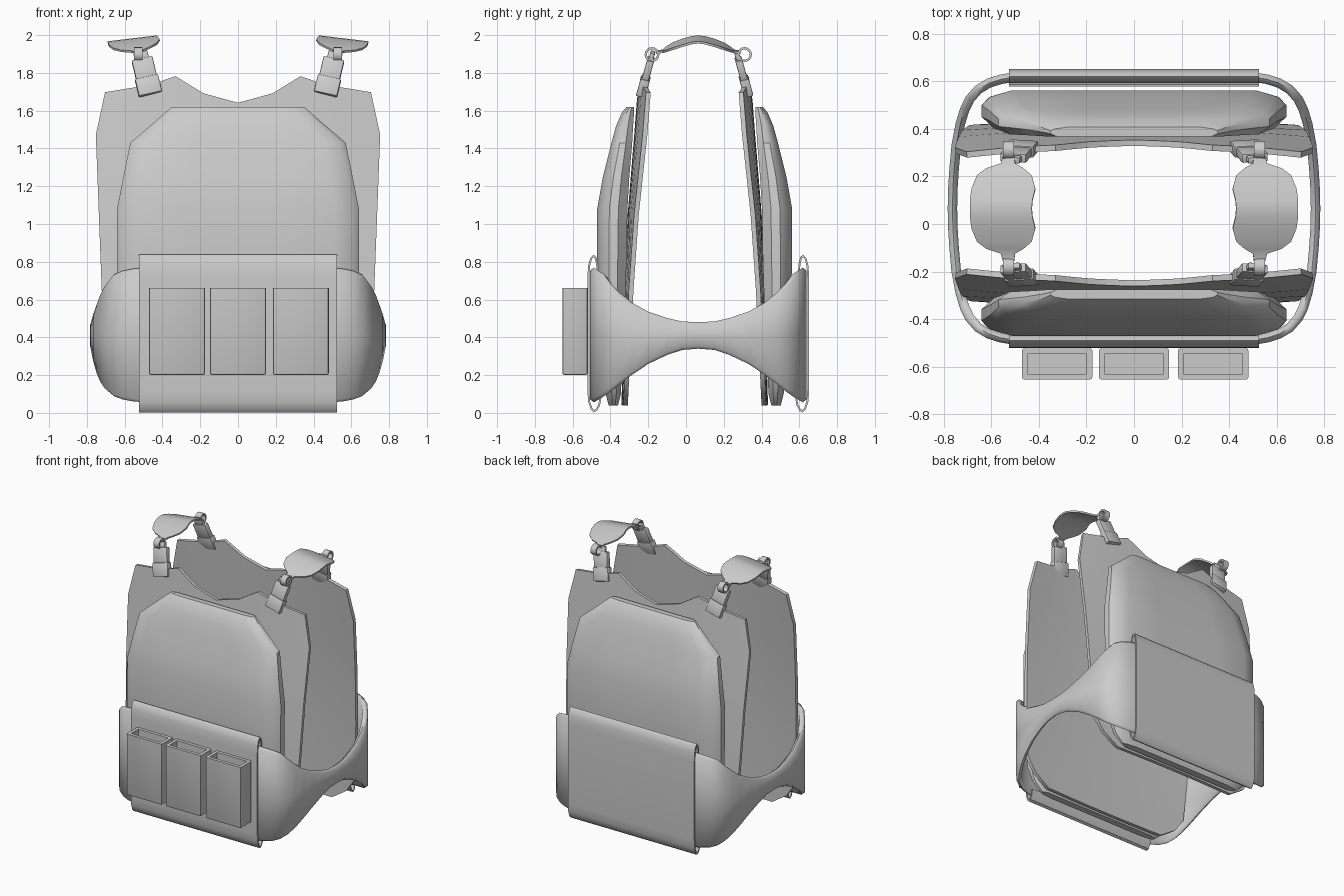
import bpy, bmesh, math
from mathutils import Vector, Matrix

if "Cube" in bpy.data.objects:
    bpy.data.objects.remove(bpy.data.objects["Cube"])

C = 0.065   # y of the front/back symmetry plane of belt and shoulder pads
CP = 0.046  # same for panels, plates and buckles


def interp(table, t):
    """Piecewise linear lookup in [(t, value), ...]."""
    if t <= table[0][0]:
        return table[0][1]
    for (a, va), (b, vb) in zip(table, table[1:]):
        if t <= b:
            return va + (vb - va) * (t - a) / (b - a)
    return table[-1][1]


def finish(name, bm, mirror="", thick=0, offset=-1, angle=35, c=C):
    """Turn a bmesh into an object, mirror about x=0 / y=c, thicken, smooth."""
    bmesh.ops.remove_doubles(bm, verts=bm.verts, dist=1e-5)
    bmesh.ops.translate(bm, verts=bm.verts, vec=(0, -c, 0))
    me = bpy.data.meshes.new(name)
    bm.to_mesh(me)
    bm.free()
    ob = bpy.data.objects.new(name, me)
    ob.location.y = c
    bpy.context.collection.objects.link(ob)
    bpy.ops.object.select_all(action='DESELECT')
    ob.select_set(True)
    bpy.context.view_layer.objects.active = ob
    if mirror:
        m = ob.modifiers.new("mirror", 'MIRROR')
        m.use_axis = ('x' in mirror, 'y' in mirror, False)
    if thick:
        s = ob.modifiers.new("thickness", 'SOLIDIFY')
        s.thickness, s.offset, s.use_even_offset = thick, offset, True
    for mod in list(ob.modifiers):
        bpy.ops.object.modifier_apply(modifier=mod.name)
    bpy.ops.object.shade_smooth_by_angle(angle=math.radians(angle))
    return ob


def grid(rows, closed=False, caps=False):
    """Skin between rows of points; closed joins each row into a ring."""
    bm = bmesh.new()
    vs = [[bm.verts.new(p) for p in r] for r in rows]
    n = len(rows[0])
    for a, b in zip(vs, vs[1:]):
        for i in range(n if closed else n - 1):
            k = (i + 1) % n
            bm.faces.new((a[i], a[k], b[k], b[i]))
    if caps:
        bm.faces.new(vs[0])
        bm.faces.new(vs[-1])
    if closed:
        bmesh.ops.recalc_face_normals(bm, faces=bm.faces)
    return bm


def box(size, matrix, bevel, open_top=False):
    bm = bmesh.new()
    bmesh.ops.create_cube(bm, size=1, matrix=Matrix.Diagonal((*size, 1)))
    if open_top:
        top = [f for f in bm.faces if f.normal.z > 0.9]
        bmesh.ops.delete(bm, geom=top, context='FACES_ONLY')
    edges = [e for e in bm.edges if not e.is_boundary]
    bmesh.ops.bevel(bm, geom=edges, offset=bevel, segments=2, profile=0.5, affect='EDGES')
    bm.transform(matrix)
    return bm


# carrier panels (front and back), with scooped neckline
width = [(0.04, 0.50), (0.12, 0.62), (0.22, 0.69), (0.65, 0.72), (1.47, 0.75), (1.70, 0.70)]
neck = [(0, 1.64), (0.26, 1.69), (0.47, 1.78), (0.66, 1.735), (1, 1.695)]
depth = [(0.04, -0.308), (0.65, -0.278), (1.05, -0.25), (1.47, -0.205), (1.78, -0.18)]
cols = [-1, -0.83, -0.66, -0.47, -0.36, -0.26, -0.12, 0, 0.12, 0.26, 0.36, 0.47, 0.66, 0.83, 1]
rows = []
for z in (0.04, 0.12, 0.22, 0.65, 1.05, 1.3, 1.47, None):
    row = []
    for s in cols:
        zz = interp(neck, abs(s)) if z is None else z
        bow = interp([(0.1, 0.01), (1.5, 0.045)], zz)
        row.append((s * interp(width, zz), interp(depth, zz) - bow * (1 - s * s), zz))
    rows.append(row)
finish("carrier_panel", grid(rows), "y", 0.025, 1, c=CP)

# padded armour plates: z, half width, back y, front y
half = [(0.92, 0), (1, 0.3), (1, 0.6), (0.95, 0.82), (0.8, 1), (0.4, 1)]
section = half + [(-u, v) for u, v in reversed(half)]
plate = [(0.04, 0.50, -0.36, -0.41), (0.10, 0.57, -0.345, -0.425), (0.2, 0.61, -0.34, -0.44),
         (0.5, 0.64, -0.325, -0.46), (0.8, 0.64, -0.315, -0.47), (1.08, 0.64, -0.31, -0.47),
         (1.25, 0.607, -0.30, -0.44), (1.43, 0.57, -0.285, -0.395), (1.52, 0.465, -0.28, -0.37),
         (1.59, 0.385, -0.275, -0.34), (1.62, 0.35, -0.275, -0.315)]
rows = [[(u * w, b + (f - b) * v, z) for u, v in section] for z, w, b, f in plate]
finish("armour_plate", grid(rows, True, True), "y", c=CP)

# cummerbund: one quarter of the loop, mirrored twice
path = [(0, -0.488), (0.5, -0.488), (0.56, -0.478), (0.61, -0.462), (0.655, -0.435), (0.69, -0.395),
        (0.712, -0.35), (0.73, -0.29), (0.747, -0.20), (0.756, -0.10), (0.761, -0.02), (0.763, C)]
low = [(0, 0.34), (0.08, 0.335), (0.2, 0.295), (0.3, 0.24), (0.4, 0.165), (0.48, 0.10), (0.52, 0.075), (0.555, 0.055)]
high = [(0, 0.48), (0.08, 0.483), (0.2, 0.51), (0.3, 0.55), (0.37, 0.595), (0.45, 0.67), (0.5, 0.735), (0.555, 0.77)]
rows = []
for i, (x, y) in enumerate(path):
    a, b = Vector(path[max(i - 1, 0)]), Vector(path[min(i + 1, len(path) - 1)])
    t = (b - a).normalized()
    if i == len(path) - 1:
        t = Vector((0, 1))
    n = Vector((t.y, -t.x)) * 0.02
    lo, hi = interp(low, C - y), interp(high, C - y)
    mid = (lo + hi) / 2
    ring = [(-1, lo + .015), (0, lo), (1, lo + .015), (1, mid), (1, hi - .015), (0, hi), (-1, hi - .015), (-1, mid)]
    rows.append([(x + n.x * k, y + n.y * k, z) for k, z in ring])
finish("cummerbund", grid(rows, True), "xy", angle=60)

# flaps hooked over the cummerbund, front and back
profile = [(-0.447, 0.085), (-0.455, 0.04), (-0.47, 0.012), (-0.488, 0.003), (-0.505, 0.02), (-0.518, 0.06),
           (-0.522, 0.12), (-0.522, 0.72), (-0.518, 0.78), (-0.507, 0.82), (-0.49, 0.838), (-0.475, 0.825),
           (-0.466, 0.79), (-0.463, 0.75)]
finish("belt_flap", grid([[(-0.525, y, z), (0.525, y, z)] for y, z in profile]), "y", 0.01)

# three open-topped pouches on the front flap
for i, x in enumerate((-0.323, 0, 0.333)):
    m = Matrix.Translation((x, -0.588, 0.43))
    finish(f"pouch_{i + 1}", box((0.296, 0.133, 0.46), m, 0.012, True), "", 0.024)

# shoulder pads: y, inner x, outer x, height
shape = [(-0.16, 0.505, 0.55, 1.912), (-0.125, 0.50, 0.56, 1.918), (-0.105, 0.465, 0.62, 1.93),
         (-0.075, 0.43, 0.66, 1.945), (-0.02, 0.415, 0.683, 1.965), (0.03, 0.427, 0.69, 1.98), (C, 0.43, 0.69, 1.984)]
rows = []
for y, a, b, z in shape:
    xs = [a + (b - a) * k / 5 for k in range(6)]
    rows.append([(x, y, z - (x - 0.55) * 0.12) for x in xs])
finish("shoulder_pad", grid(rows), "xy", 0.012)

# webbing loops joining the pads to the buckles
rows = []
for k in range(17):
    t = math.tau * k / 16
    y, z = -0.18 + 0.033 * math.cos(t), 1.897 + 0.033 * math.sin(t)
    rows.append([(0.505, y, z), (0.55, y, z)])
finish("strap_loop", grid(rows), "xy", 0.012, 0)

# buckles leaning along the shoulder line
bottom, top = Vector((0.463, -0.238, 1.685)), Vector((0.517, -0.175, 1.91))
zd = (top - bottom).normalized()
xd = (Vector((1, 0, 0)) - zd * zd.x).normalized()
yd = zd.cross(xd)
rot = Matrix((xd, yd, zd)).transposed().to_4x4()
length = (top - bottom).length
for name, size, a, b in (("buckle_base", (0.125, 0.05), 0, 0.4),
                         ("buckle_clip", (0.112, 0.038), 0.36, 0.84),
                         ("buckle_tip", (0.075, 0.026), 0.82, 1.0)):
    m = Matrix.Translation(bottom.lerp(top, (a + b) / 2)) @ rot
    finish(name, box((*size, (b - a) * length), m, 0.006), "xy", c=CP)
